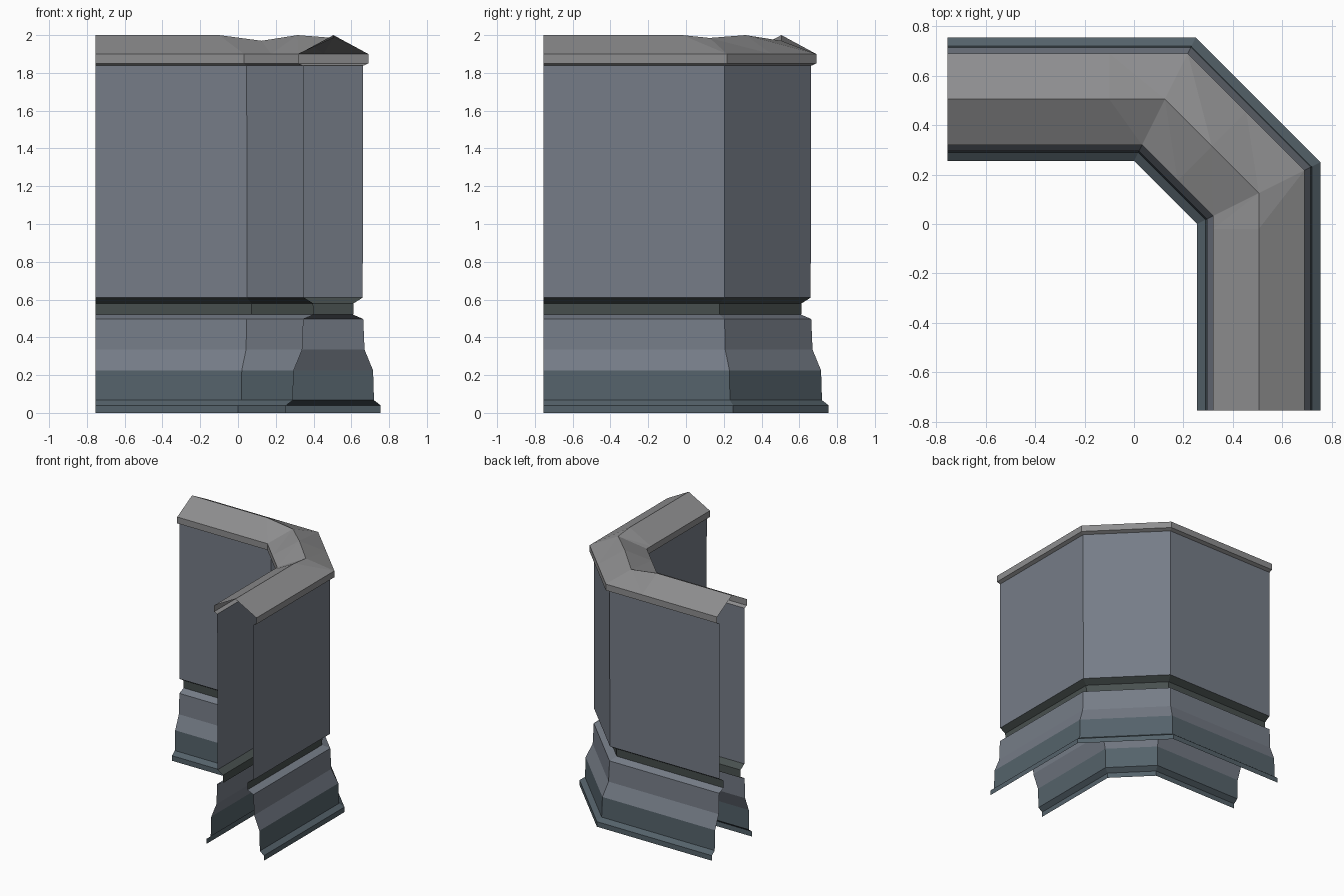
import bpy

if "Cube" in bpy.data.objects:
    bpy.data.objects.remove(bpy.data.objects["Cube"])

MID, END = 0.505, -0.755   # wall centre line and open end position


def stations(d):
    """Points along the 45-degree cornered path, offset outward by d."""
    side, c = MID + d, 0.125 + 0.5 * d
    half = (side + c) / 2
    first = [(END, side), (-0.1, side), (c, side)]
    second = [(side, c), (side, -0.02 if d > -0.2 else -0.1), (side, END)]
    return first + [(half, half)] + second


def sweep(name, strips, color, ridge=None):
    """Sweep (offset, height) strips along the path as open flat-faced shells."""
    verts, faces = [], []
    for strip in strips:
        rows = [stations(d) for d, z in strip]
        base, n = len(verts), len(strip)
        for i in range(7):
            for j, (d, z) in enumerate(strip):
                if ridge and d == 0:
                    z = ridge[i]
                verts.append((*rows[j][i], z))
        for i in range(6):
            for j in range(n - 1):
                a = base + i * n + j
                b, c, e = a + 1, a + n + 1, a + n
                faces += [(a, b, c), (a, c, e)] if ridge else [(a, b, c, e)]
    mesh = bpy.data.meshes.new(name)
    mesh.from_pydata(verts, [], faces)
    mat = bpy.data.materials.new(name + "_stone")
    mat.diffuse_color = (*color, 1)
    mat.use_nodes = True
    mat.node_tree.nodes["Principled BSDF"].inputs["Base Color"].default_value = mat.diffuse_color
    mesh.materials.append(mat)
    ob = bpy.data.objects.new(name, mesh)
    bpy.context.collection.objects.link(ob)
    return ob


def both_sides(half):
    """Outer strip going up, inner strip going down."""
    return [half, [(-d, z) for d, z in reversed(half)]]


WALL_GREY = (0.18, 0.203, 0.243)

# Footing with small stepped toe
sweep("plinth", both_sides([(0.25, 0), (0.25, 0.04), (0.215, 0.067), (0.21, 0.225)]),
      (0.09, 0.123, 0.145))
# Sloping moulding above the footing
sweep("moulding", both_sides([(0.21, 0.225), (0.165, 0.335), (0.158, 0.497), (0.105, 0.52)]),
      WALL_GREY)
# Recessed groove
sweep("groove", both_sides([(0.105, 0.52), (0.107, 0.58), (0.155, 0.61)]),
      (0.065, 0.08, 0.077))
# Tall wall panels
sweep("wall", both_sides([(0.155, 0.61), (0.158, 1.838)]), WALL_GREY)
# Gabled coping with worn ridge at the corners
coping = [(0.158, 1.838), (0.185, 1.85), (0.185, 1.9)]
sweep("coping", [coping + [(0, 2.0)] + [(-d, z) for d, z in reversed(coping)]],
      (0.27, 0.27, 0.275), ridge=[2, 2, 1.97, 2, 1.985, 2, 2])
